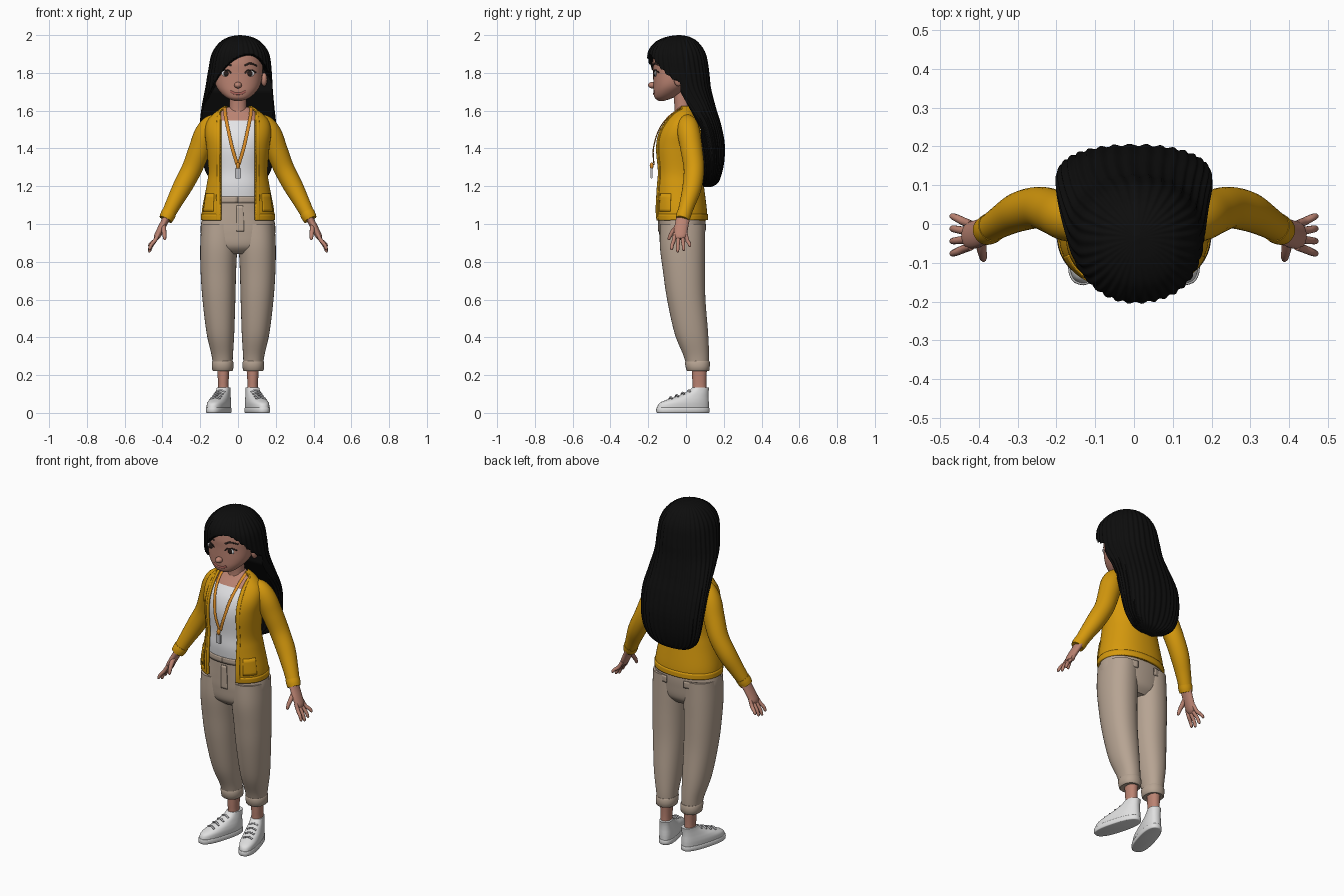
import bpy, bmesh
from math import sin, cos, pi, asin, copysign
from mathutils import Vector, Matrix

cube = bpy.data.objects.get("Cube")
if cube:
    bpy.data.objects.remove(cube)


def material(name, *rgb):
    m = bpy.data.materials.new(name)
    m.use_nodes = True
    m.diffuse_color = (*rgb, 1)
    bsdf = next(n for n in m.node_tree.nodes if n.type == "BSDF_PRINCIPLED")
    bsdf.inputs["Base Color"].default_value = (*rgb, 1)
    bsdf.inputs["Roughness"].default_value = 0.8
    return m


SKIN = material("skin", 0.5, 0.23, 0.17)
HAIR = material("black hair", 0.004, 0.004, 0.004)
MUSTARD = material("mustard knit", 0.67, 0.32, 0.004)
WHITE = material("white cotton", 0.8, 0.8, 0.82)
TAUPE = material("taupe cloth", 0.47, 0.37, 0.29)
SHOE = material("shoe white", 0.74, 0.74, 0.74)
ORANGE = material("orange ribbon", 0.7, 0.26, 0.02)
DARK = material("dark brown", 0.02, 0.012, 0.01)
LIP = material("lip", 0.4, 0.12, 0.1)
GREY = material("badge grey", 0.5, 0.5, 0.52)
parts = []


def finish(name, bm, mat):
    mesh = bpy.data.meshes.new(name)
    bmesh.ops.recalc_face_normals(bm, faces=bm.faces)
    bm.to_mesh(mesh)
    bm.free()
    mesh.materials.append(mat)
    ob = bpy.data.objects.new(name, mesh)
    bpy.context.collection.objects.link(ob)
    parts.append(ob)
    return ob


def grid(name, rings, mat, closed=True):
    """Skin a list of point rings; closed rings also get end caps."""
    bm = bmesh.new()
    vs = [[bm.verts.new(p) for p in ring] for ring in rings]
    n = len(vs[0])
    for a, b in zip(vs, vs[1:]):
        for i in range(n if closed else n - 1):
            j = (i + 1) % n
            bm.faces.new((a[i], a[j], b[j], b[i]))
    if closed:
        bm.faces.new(vs[0])
        bm.faces.new(vs[-1])
    return finish(name, bm, mat)


def spline(rows, k=6):
    """Smooth in-between rows through the given ones."""
    out = []
    for i in range(len(rows) - 1):
        p, q = rows[i], rows[i + 1]
        o, r = rows[max(i - 1, 0)], rows[min(i + 2, len(rows) - 1)]
        for s in range(k):
            t = s / k
            out.append(tuple(b + t / 2 * (c - a + t * (2 * a - 5 * b + 4 * c - d + t * (3 * (b - c) + d - a)))
                             for a, b, c, d in zip(o, p, q, r)))
    return out + [rows[-1]]


def oval(row, a, e=2.2, grow=0):
    """Point on a rounded section (z, centre x, half width, front y, back y); angle 0 is front."""
    z, cx, rx, yf, yb = row
    s, c = sin(a), cos(a)
    return Vector((cx + (rx + grow) * copysign(abs(s) ** (2 / e), s),
                   (yf + yb) / 2 - ((yb - yf) / 2 + grow) * copysign(abs(c) ** (2 / e), c), z))


def loft(name, rows, mat, n=40, e=2.2, k=6, grow=0):
    return grid(name, [[oval(r, 2 * pi * i / n, e, grow) for i in range(n)] for r in spline(rows, k)], mat)


def panel(name, rows, span, mat, grow, thick, n=60):
    """Cloth sheet wrapped round a section between two angles."""
    rings = []
    for r in rows:
        a, b = span(r)
        rings.append([oval(r, a + (b - a) * i / n, grow=grow) for i in range(n + 1)])
    ob = grid(name, rings, mat, False)
    mod = ob.modifiers.new("thickness", "SOLIDIFY")
    mod.thickness, mod.offset = thick, 0
    return ob


def tube(name, pts, mat, flat=1.0, n=14, k=5):
    """Tube through (x, y, z, radius); flat scales it front to back."""
    pts = spline(pts, k)
    rings = []
    for i, p in enumerate(pts):
        t = Vector(pts[min(i + 1, len(pts) - 1)][:3]) - Vector(pts[max(i - 1, 0)][:3])
        u = t.cross(Vector((0, 1, 0))).normalized()
        v = u.cross(t).normalized() * flat
        rings.append([Vector(p[:3]) + p[3] * (u * cos(2 * pi * j / n) + v * sin(2 * pi * j / n)) for j in range(n)])
    return grid(name, rings, mat)


def ball(name, loc, size, mat):
    bm = bmesh.new()
    bmesh.ops.create_uvsphere(bm, u_segments=24, v_segments=14, radius=1,
                              matrix=Matrix.Translation(loc) @ Matrix.Diagonal((*size, 1)))
    return finish(name, bm, mat)


def front_y(rows, x, z, e=2.2):
    r = min(spline(rows, 12), key=lambda row: abs(row[0] - z))
    f = max(0, 1 - (abs(x) / r[2]) ** e) ** (1 / e)
    return (r[3] + r[4]) / 2 - (r[4] - r[3]) / 2 * f


# Head and face
head = [(1.652, 0, .02, -.145, -.115), (1.668, 0, .06, -.165, -.07), (1.7, 0, .096, -.172, -.02),
        (1.74, 0, .12, -.173, .03), (1.8, 0, .13, -.174, .07), (1.86, 0, .13, -.176, .08),
        (1.92, .005, .11, -.16, .07), (1.97, .01, .04, -.08, .01)]
loft("head", head, SKIN)
loft("neck", [(1.55, 0, .06, -.07, .035), (1.6, 0, .047, -.06, .028), (1.72, 0, .045, -.07, .02)], SKIN)
ball("nose", (0, -.178, 1.735), (.02, .023, .017), SKIN)


def on_face(name, path, r, mat, lift=0.0):
    tube(name, [(x, front_y(head, x, z) - lift, z, r) for x, z in path], mat, .6, 8)


for s, side in ((1, "left"), (-1, "right")):
    ex, ez = s * .064, 1.797
    ey = front_y(head, ex, ez)
    ball(side + "_eye", (ex, ey, ez), (.024, .006, .016), WHITE)
    ball(side + "_iris", (ex, ey - .004, ez), (.014, .005, .015), DARK)
    on_face(side + "_lashes", [(s * .036, 1.797), (s * .05, 1.812), (s * .075, 1.814), (s * .096, 1.802)], .004, DARK, .003)
    on_face(side + "_eyebrow", [(s * .035, 1.838), (s * .065, 1.85), (s * .1, 1.838)], .005, DARK)
    ball(side + "_ear", (s * .138, -.04, 1.765), (.017, .024, .036), SKIN)
on_face("mouth", [(-.04, 1.703), (-.02, 1.692), (0, 1.69), (.02, 1.692), (.04, 1.703)], .006, LIP)

# Long hair: full volume with the face side pushed back below a parted hairline
hair = [(1.195, 0, .05, .09, .13), (1.215, 0, .11, .08, .165), (1.26, 0, .16, .08, .185), (1.33, 0, .185, .07, .2),
        (1.42, 0, .196, .05, .203), (1.52, 0, .2, .02, .185), (1.62, 0, .19, -.06, .155),
        (1.72, .005, .176, -.16, .13), (1.81, .01, .166, -.195, .12), (1.9, .013, .15, -.202, .103),
        (1.96, .013, .11, -.165, .065), (1.99, .012, .06, -.105, .02), (2, .01, .006, -.045, -.03)]


def hair_point(row, a):
    p = oval(row, a, grow=.003 * sin(34 * a) * min(1, row[2] * 8))
    dx = p.x - .065
    line = 1.9 - (4 if dx < 0 else 9) * dx * dx
    drop = min(1, max(0, (line - p.z) / .03))
    back = -.03 + .11 * min(1, max(0, (1.7 - p.z) / .2))
    if drop > 0:
        p.y = max(p.y, -.21 + (back + .21) * drop)
    return p


COUNT = 204
grid("long_hair", [[hair_point(r, 2 * pi * i / COUNT) for i in range(COUNT)] for r in spline(hair, 10)], HAIR)

# Shirt, with bare skin above its neckline
torso = [(1.02, 0, .183, -.155, .103), (1.08, 0, .18, -.16, .1), (1.2, 0, .157, -.158, .085),
         (1.28, 0, .147, -.155, .075), (1.4, 0, .156, -.162, .073), (1.48, 0, .165, -.145, .07),
         (1.54, 0, .155, -.11, .06), (1.585, 0, .115, -.075, .045), (1.62, 0, .06, -.05, .03)]
shirt = loft("shirt", [(1.12, 0, .16, -.15, .09)] + torso[2:], WHITE, grow=-.007)
shirt.data.materials.append(SKIN)
for f in shirt.data.polygons:
    f.material_index = int(f.center.z > 1.545)

# Cardigan with open front, ribbed bands and pockets
body = spline(torso, 6)


def edge(r, gap=.088):
    return asin(min(.97, gap / r[2]) ** 1.1)


panel("cardigan", body, lambda r: (edge(r), 2 * pi - edge(r)), MUSTARD, .004, .012)
panel("cardigan_hem", [r for r in body if r[0] < 1.06], lambda r: (edge(r), 2 * pi - edge(r)), MUSTARD, .008, .012)
for s, side in ((1, "left"), (-1, "right")):
    panel(side + "_front_band", body, lambda r: (s * edge(r), s * (edge(r) + .14)), MUSTARD, .009, .012, 6)
    panel(side + "_pocket", [r for r in body if 1.06 < r[0] < 1.17],
          lambda r: (s * (edge(r) + .25), s * (edge(r) + .75)), MUSTARD, .009, .01, 12)

# Lanyard and badge
    strap = []
    for x, z in ((.07, 1.615), (.066, 1.57), (.052, 1.5), (.03, 1.4), (.004, 1.315)):
        strap.append((s * x, front_y(torso, x, z) - .012, z, .009))
    tube(side + "_lanyard_strap", strap, ORANGE, .35, 8)
ball("lanyard_clip", (0, -.182, 1.308), (.011, .01, .018), ORANGE)
bm = bmesh.new()
bmesh.ops.create_cube(bm, size=1, matrix=Matrix.Translation((0, -.182, 1.268)) @ Matrix.Diagonal((.034, .01, .055, 1)))
bmesh.ops.bevel(bm, geom=bm.edges[:], offset=.003, segments=2, affect="EDGES")
finish("badge", bm, GREY)

# Trousers: hips, waistband and fly
hips = [(.84, 0, .13, -.09, .06), (.88, 0, .18, -.132, .09), (.95, 0, .197, -.142, .1), (1.01, 0, .194, -.143, .103),
        (1.07, 0, .172, -.143, .097), (1.145, 0, .152, -.143, .088)]
loft("trouser_hips", hips, TAUPE)
waist = [r for r in spline(hips) if r[0] > 1.1]
panel("waistband", waist, lambda r: (0, 2 * pi), TAUPE, .003, .007)
panel("fly", [r for r in spline(hips) if .96 < r[0] < 1.11], lambda r: (-.03, .13), TAUPE, .002, .005, 6)

for s, side in ((1, "left"), (-1, "right")):
    panel(side + "_back_pocket", [r for r in spline(hips) if .96 < r[0] < 1.01],
          lambda r: (pi - s * .25, pi - s * .8), TAUPE, .003, .007, 8)
    # Leg, cuff and ankle
    leg = [(.225, .08, .05, .008, .118), (.3, .083, .056, -.012, .122), (.42, .093, .073, -.06, .117),
           (.6, .101, .087, -.1, .103), (.75, .104, .094, -.122, .1), (.88, .102, .098, -.138, .1), (1, .098, .096, -.138, .1)]
    loft(side + "_trouser_leg", [(z, s * x, *rest) for z, x, *rest in leg], TAUPE)
    cuff = [(.222, .045, .01, .116), (.226, .055, .002, .124), (.268, .057, -.006, .126), (.275, .05, 0, .12)]
    loft(side + "_cuff", [(z, s * .081, *rest) for z, *rest in cuff], TAUPE, k=2)
    ankle = [(.07, .034, .03, .112), (.13, .028, .035, .108), (.18, .029, .033, .108), (.25, .034, .03, .112)]
    loft(side + "_ankle", [(z, s * .078, *rest) for z, *rest in ankle], SKIN, 24)

    # Shoe, turned outwards
    shoe = [loft(side + "_sole", [(0, 0, .047, -.238, .04), (.004, 0, .051, -.243, .046), (.024, 0, .051, -.243, .046),
                                  (.028, 0, .048, -.24, .043)], SHOE, e=2.5, k=2),
            loft(side + "_shoe_upper", [(.02, 0, .048, -.24, .043), (.05, 0, .049, -.228, .043), (.07, 0, .046, -.185, .042),
                                        (.09, 0, .041, -.125, .041), (.115, 0, .036, -.07, .042),
                                        (.135, 0, .034, -.045, .045)], SHOE, e=2.4)]
    for i in range(4):
        y, z = -.165 + .033 * i, .074 + .012 * i
        shoe.append(tube(side + "_lace", [(-.026, y, z, .005), (0, y, z + .01, .005), (.026, y, z, .005)], GREY, 1, 8, 3))
    for ob in shoe:
        ob.data.transform(Matrix.Translation((s * .075, .078, 0)) @ Matrix.Rotation(s * .28, 4, "Z"))

    # Sleeve and sleeve cuff
    def limb(name, pts, mat, flat=1.0, n=14):
        return tube(side + name, [(s * x, *rest) for x, *rest in pts], mat, flat, n)

    limb("_sleeve", [(.09, .005, 1.545, .035), (.135, .008, 1.525, .054), (.172, .016, 1.475, .06), (.205, .03, 1.39, .058),
                     (.245, .042, 1.29, .054), (.295, .032, 1.195, .051), (.34, .008, 1.11, .042),
                     (.381, -.018, 1.028, .034)], MUSTARD, n=28)
    limb("_sleeve_cuff", [(.365, -.008, 1.06, .039), (.374, -.014, 1.042, .039), (.383, -.019, 1.024, .036)], MUSTARD, n=28)

    # Hand
    limb("_palm", [(.372, -.013, 1.045, .02), (.39, -.02, 1.01, .019), (.41, -.027, .97, .019), (.428, -.03, .935, .017),
                   (.436, -.03, .92, .01)], SKIN, 1.9, 20)
    for i, finger in enumerate(("index", "middle", "ring", "little")):
        y = -.058 + .019 * i
        fan = -.018 + .013 * i
        low = (.862, .85, .858, .878)[i]
        limb("_" + finger + "_finger", [(.42, y, .95, .01), (.438, y + fan / 3, .915, .0105),
                                        (.458, y + fan * .8, (low + .92) / 2, .0095), (.468, y + fan, low + .008, .008),
                                        (.47, y + fan, low, .003)], SKIN, n=10)
    limb("_thumb", [(.392, -.035, 1.0, .012), (.393, -.06, .972, .013), (.39, -.08, .945, .011),
                    (.388, -.09, .922, .008), (.388, -.092, .915, .003)], SKIN, n=10)

# Smooth shading with kept creases
bpy.ops.object.select_all(action="DESELECT")
for ob in parts:
    ob.select_set(True)
bpy.context.view_layer.objects.active = parts[0]
bpy.ops.object.shade_smooth_by_angle(angle=.8)
